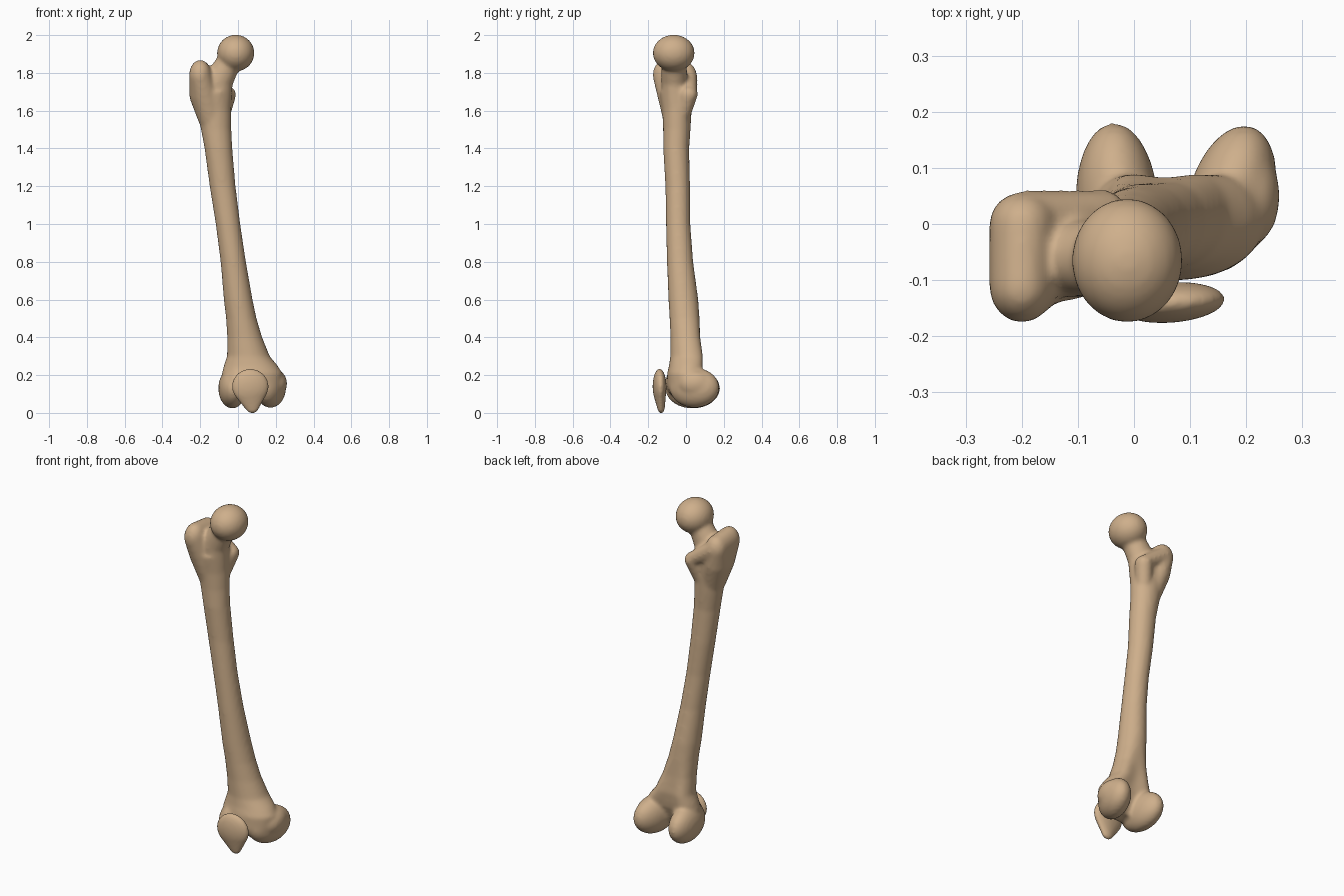
import bpy, bmesh, math
from mathutils import Matrix, Vector

bone = bpy.data.materials.new("bone tan")
bone.diffuse_color = (0.62, 0.43, 0.26, 1)


def blob(bm, c, r, rot=0):
    """Ellipsoid with centre c, radii r, turned about z by rot degrees."""
    m = (Matrix.Translation(c) @ Matrix.Rotation(math.radians(rot), 4, 'Z')
         @ Matrix.Diagonal((*r, 1)))
    return bmesh.ops.create_uvsphere(bm, u_segments=32, v_segments=20, radius=1, matrix=m)["verts"]


def hull(bm, *blobs):
    """Convex skin around several ellipsoids."""
    tmp = bmesh.new()
    for b in blobs:
        blob(tmp, *b)
    pts = [v.co.copy() for v in tmp.verts]
    tmp.free()
    vs = [bm.verts.new(p) for p in pts]
    res = bmesh.ops.convex_hull(bm, input=vs)
    junk = [g for g in res["geom_interior"] if isinstance(g, bmesh.types.BMVert)]
    bmesh.ops.delete(bm, geom=junk, context='VERTS')


def loft(bm, rings, n=40):
    """Rings of (z, x0, x1, y0, y1, dent); dent hollows the back."""
    loops = []
    for z, x0, x1, y0, y1, dent in rings:
        rx, ry = (x1 - x0) / 2, (y1 - y0) / 2
        loop = []
        for i in range(n):
            a = 2 * math.pi * i / n
            s = math.sin(a)
            y = ry * s - (dent * ry * s ** 6 if s > 0 else 0)
            loop.append(bm.verts.new(((x0 + x1) / 2 + rx * math.cos(a), (y0 + y1) / 2 + y, z)))
        loops.append(loop)
    for a, b in zip(loops, loops[1:]):
        for i in range(n):
            j = (i + 1) % n
            bm.faces.new((a[i], a[j], b[j], b[i]))
    bm.faces.new(loops[0][::-1])
    bm.faces.new(loops[-1])


def finish(bm, name, voxel, steps):
    """Fuse the volumes into one smooth skin."""
    bmesh.ops.recalc_face_normals(bm, faces=bm.faces)
    me = bpy.data.meshes.new(name)
    bm.to_mesh(me)
    bm.free()
    me.materials.append(bone)
    ob = bpy.data.objects.new(name, me)
    bpy.context.collection.objects.link(ob)
    rm = ob.modifiers.new("fuse", 'REMESH')
    rm.mode = 'VOXEL'
    rm.voxel_size = voxel
    rm.use_smooth_shade = True
    sm = ob.modifiers.new("soften", 'SMOOTH')
    sm.factor = 0.5
    sm.iterations = steps
    return ob


bm = bmesh.new()
# shaft, flaring into the knee end
loft(bm, [
    (0.09, -0.04, 0.19, -0.075, 0.03, 0.3),
    (0.14, -0.075, 0.225, -0.10, 0.08, 0.4),
    (0.21, -0.085, 0.235, -0.10, 0.115, 0.4),
    (0.25, -0.075, 0.21, -0.09, 0.12, 0.4),
    (0.30, -0.058, 0.168, -0.083, 0.118, 0.35),
    (0.40, -0.057, 0.128, -0.082, 0.092, 0.2),
    (0.50, -0.063, 0.098, -0.087, 0.078, 0.08),
    (0.60, -0.075, 0.077, -0.093, 0.065, 0),
    (0.80, -0.092, 0.042, -0.101, 0.038, 0),
    (1.00, -0.118, 0.012, -0.106, 0.023, 0),
    (1.20, -0.150, -0.013, -0.109, 0.021, 0),
    (1.40, -0.177, -0.030, -0.121, 0.017, 0),
    (1.50, -0.196, -0.035, -0.121, 0.024, 0),
    (1.60, -0.216, -0.035, -0.126, 0.030, 0),
    (1.70, -0.235, -0.035, -0.14, 0.035, 0)])
# lateral and medial condyles
blob(bm, (-0.03, 0.035, 0.13), (0.074, 0.146, 0.107), 3)
blob(bm, (0.172, 0.045, 0.133), (0.076, 0.135, 0.106), -16)
blob(bm, (0.205, 0.05, 0.155), (0.055, 0.09, 0.07))
# front bearing surface between the condyles
hull(bm, ((0.0, -0.055, 0.16), (0.06, 0.055, 0.07)),
     ((0.12, -0.04, 0.15), (0.06, 0.055, 0.07)))
# head and neck
blob(bm, (-0.012, -0.065, 1.905), (0.099, 0.111, 0.097))
hull(bm, ((-0.04, -0.065, 1.87), (0.062, 0.065, 0.062)),
     ((-0.11, -0.06, 1.75), (0.082, 0.07, 0.07)))
hull(bm, ((-0.11, -0.06, 1.75), (0.082, 0.07, 0.07)),
     ((-0.12, -0.05, 1.6), (0.083, 0.075, 0.05)))
# greater trochanter
hull(bm, ((-0.2, -0.112, 1.79), (0.058, 0.064, 0.079)),
     ((-0.198, 0.0, 1.782), (0.06, 0.057, 0.075)),
     ((-0.18, -0.05, 1.68), (0.077, 0.1, 0.07)),
     ((-0.14, -0.05, 1.55), (0.07, 0.07, 0.05)))
# crest and lesser trochanter
hull(bm, ((-0.19, 0.015, 1.78), (0.045, 0.045, 0.05)),
     ((-0.07, 0.02, 1.70), (0.04, 0.04, 0.04)))
hull(bm, ((-0.057, 0.012, 1.685), (0.047, 0.05, 0.045)),
     ((-0.085, -0.02, 1.58), (0.045, 0.045, 0.04)))
finish(bm, "thigh_bone", 0.01, 8)

# kneecap: rounded disc with a pointed lower end
bm = bmesh.new()
hull(bm, ((0.065, -0.14, 0.14), (0.097, 0.036, 0.093), 4),
     ((0.075, -0.132, 0.032), (0.036, 0.02, 0.034)))
finish(bm, "kneecap", 0.007, 5)
